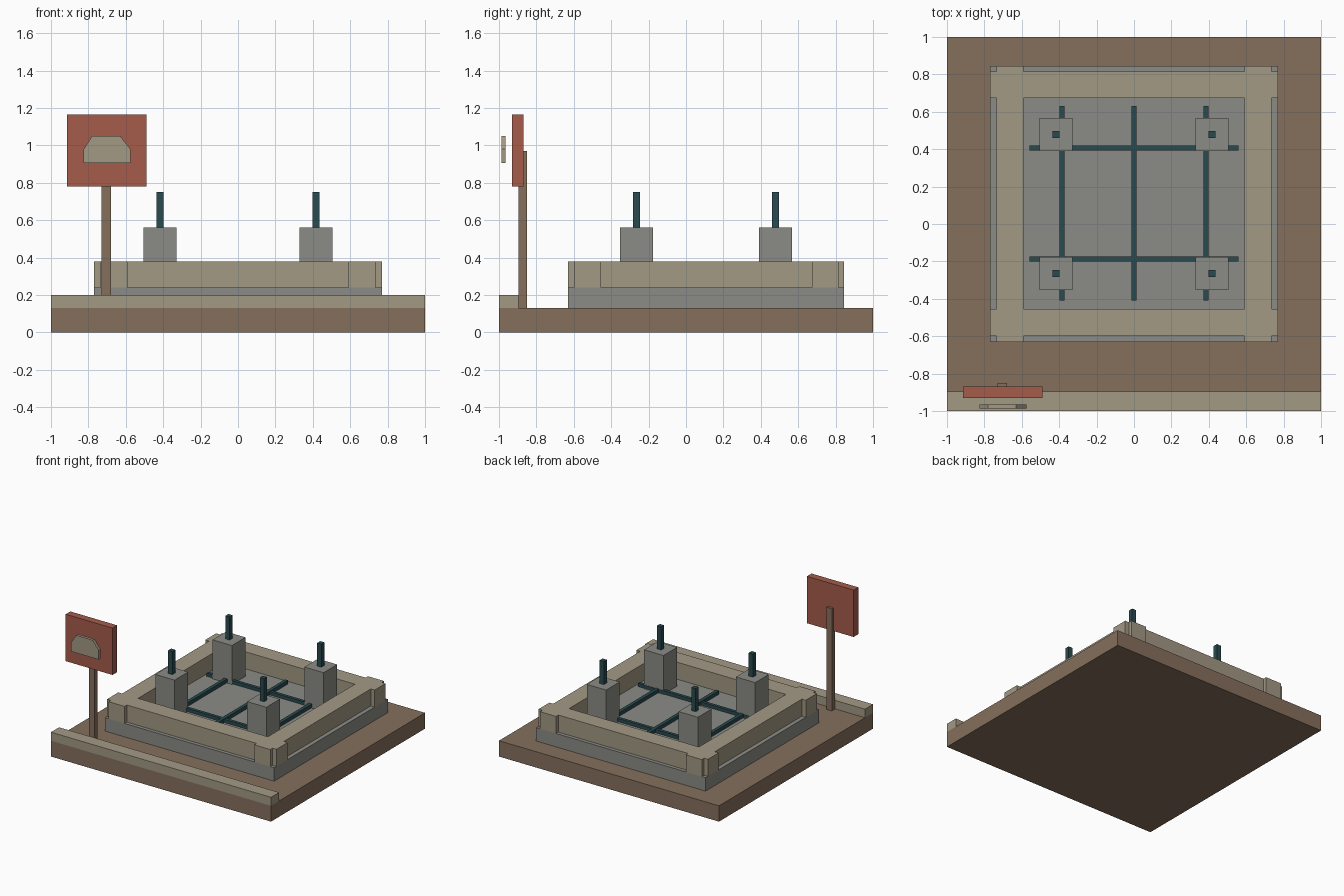
import bpy
import bmesh

if "Cube" in bpy.data.objects:
    bpy.data.objects.remove(bpy.data.objects["Cube"], do_unlink=True)


def material(name, rgb):
    mat = bpy.data.materials.new(name)
    mat.use_nodes = True
    mat.diffuse_color = (*rgb, 1)
    mat.node_tree.nodes["Principled BSDF"].inputs["Base Color"].default_value = (*rgb, 1)
    return mat


earth = material("earth_brown", (0.235, 0.162, 0.107))
tan = material("pale_timber", (0.366, 0.319, 0.231))
concrete = material("concrete_grey", (0.258, 0.262, 0.238))
red = material("sign_red", (0.376, 0.107, 0.07))
steel = material("dark_steel", (0.023, 0.069, 0.08))


def finish(name, bm, mat):
    bmesh.ops.recalc_face_normals(bm, faces=bm.faces)
    mesh = bpy.data.meshes.new(name)
    bm.to_mesh(mesh)
    bm.free()
    mesh.materials.append(mat)
    obj = bpy.data.objects.new(name, mesh)
    bpy.context.collection.objects.link(obj)
    return obj


def box(name, x, y, z, mat):
    """Box from (low, high) ranges on each axis."""
    bm = bmesh.new()
    bmesh.ops.create_cube(bm, size=1)
    for v in bm.verts:
        v.co = [r[0] if c < 0 else r[1] for c, r in zip(v.co, (x, y, z))]
    return finish(name, bm, mat)


def extrude(bm, faces, offset):
    moved = bmesh.ops.extrude_face_region(bm, geom=faces, use_keep_orig=True)["geom"]
    verts = [g for g in moved if isinstance(g, bmesh.types.BMVert)]
    bmesh.ops.translate(bm, verts=verts, vec=offset)


def around(c, half):
    return (c - half, c + half)


# Ground, kerb and foundation slab
box("ground", (-1, 1), (-1, 1), (0, 0.13), earth)
box("kerb", (-1, 1), (-1, -0.895), (0.13, 0.2), tan)
box("foundation_slab", (-0.77, 0.77), (-0.63, 0.845), (0.13, 0.24), concrete)

# Formwork frame: a ring of cells with recessed rails and notched corners
xs = (-0.77, -0.735, -0.59, 0.59, 0.735, 0.77)
ys = (-0.63, -0.6, -0.455, 0.675, 0.815, 0.845)
bm = bmesh.new()
grid = [[bm.verts.new((x, y, 0.24)) for y in ys] for x in xs]
outer = (0, 4)
for i in range(5):
    for j in range(5):
        corner = i in outer and j in outer
        recess = (i == 2 and j in outer) or (j == 2 and i in outer)
        if corner or recess or (i == 2 and j == 2):
            continue
        bm.faces.new((grid[i][j], grid[i + 1][j], grid[i + 1][j + 1], grid[i][j + 1]))
bmesh.ops.delete(bm, geom=[v for v in bm.verts if not v.link_faces], context="VERTS")
extrude(bm, bm.faces[:], (0, 0, 0.14))
finish("formwork_frame", bm, tan)

# Footing blocks, each with a stub bar on top
for side, x in (("right", -0.417), ("left", 0.417)):
    for end, y in (("front", -0.265), ("back", 0.479)):
        box(f"footing_{end}_{side}", around(x, 0.088), around(y, 0.088), (0.24, 0.56), concrete)
        box(f"stub_bar_{end}_{side}", around(x, 0.019), around(y, 0.019), (0.56, 0.75), steel)

# Reinforcing grid on the slab
for n, x in enumerate((-0.385, 0, 0.385)):
    box(f"long_bar_{n + 1}", around(x, 0.014), (-0.41, 0.63), (0.245, 0.275), steel)
for n, y in enumerate((-0.187, 0.406)):
    box(f"cross_bar_{n + 1}", (-0.56, 0.56), around(y, 0.013), (0.245, 0.272), steel)

# Sign post and board
box("sign_post", (-0.73, -0.68), (-0.895, -0.85), (0.13, 0.97), earth)
box("sign_board", (-0.915, -0.49), (-0.93, -0.87), (0.78, 1.165), red)

# Helmet-shaped plate in front of the board
outline = ((-0.825, 0.905), (-0.575, 0.905), (-0.575, 0.98),
           (-0.63, 1.05), (-0.78, 1.05), (-0.825, 0.98))
bm = bmesh.new()
plate = bm.faces.new([bm.verts.new((x, -0.987, z)) for x, z in outline])
extrude(bm, [plate], (0, 0.023, 0))
finish("sign_plate", bm, tan)
